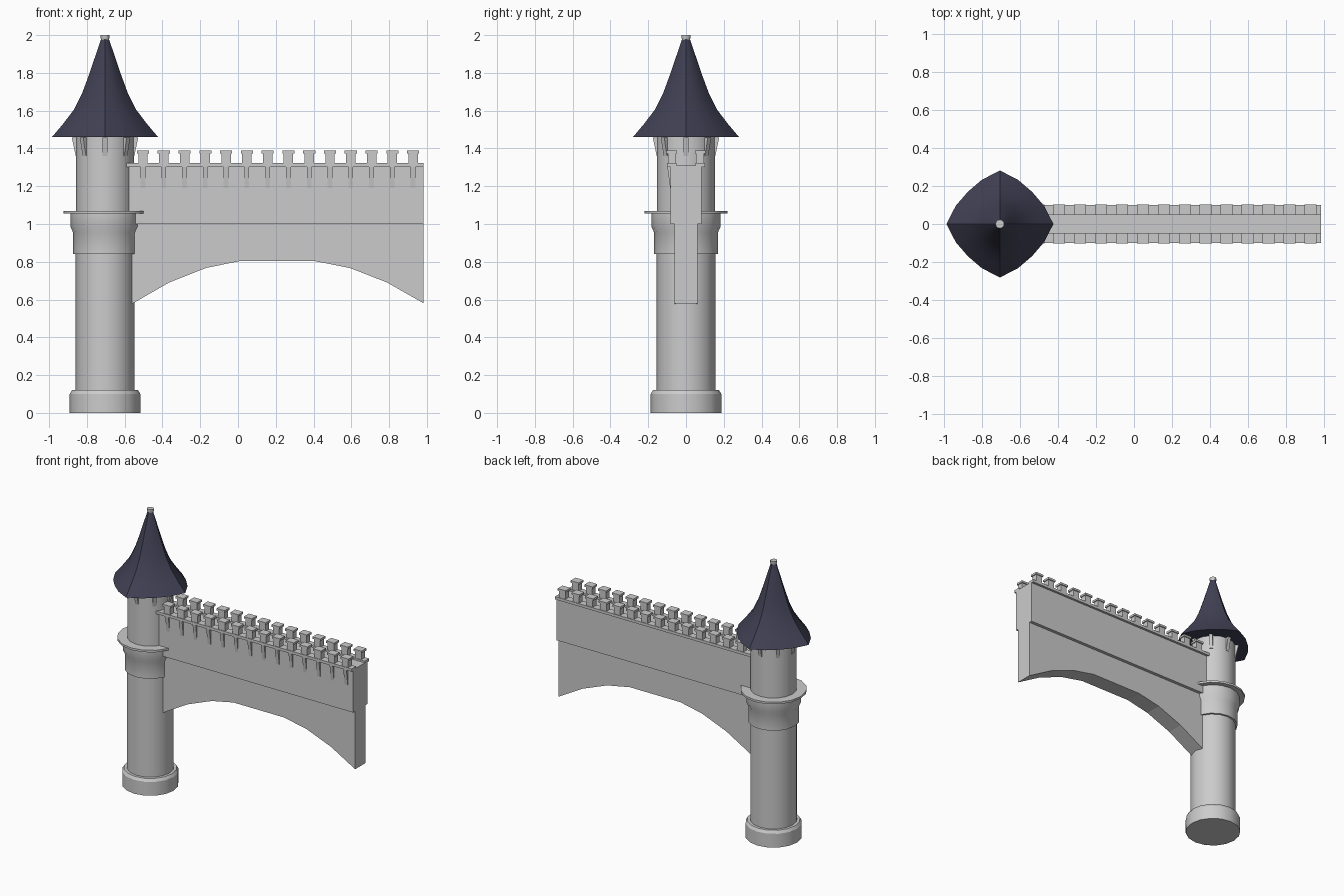
import bpy, bmesh, math
from mathutils import Matrix, Vector

if "Cube" in bpy.data.objects:
    bpy.data.objects.remove(bpy.data.objects["Cube"])

CX = -0.704          # tower axis
X0, X1 = -0.59, 0.983  # bridge walkway extent
SIDES = 16


def finish(name, bm, smooth=False, mat=None):
    bmesh.ops.recalc_face_normals(bm, faces=bm.faces)
    me = bpy.data.meshes.new(name)
    bm.to_mesh(me)
    bm.free()
    ob = bpy.data.objects.new(name, me)
    bpy.context.collection.objects.link(ob)
    if mat:
        me.materials.append(mat)
    if smooth:
        bpy.ops.object.select_all(action='DESELECT')
        ob.select_set(True)
        bpy.context.view_layer.objects.active = ob
        bpy.ops.object.shade_smooth_by_angle(angle=math.radians(30))
    return ob


def lathe(bm, profile, n, shape=lambda a: 1.0):
    """Stack rings of (radius, z) around the tower axis and cap both ends."""
    rings = []
    for r, z in profile:
        ring = []
        for i in range(n):
            a = 2 * math.pi * i / n
            s = r * shape(a)
            ring.append(bm.verts.new((CX + s * math.cos(a), s * math.sin(a), z)))
        rings.append(ring)
    for lo, hi in zip(rings, rings[1:]):
        for i in range(n):
            j = (i + 1) % n
            bm.faces.new((lo[i], lo[j], hi[j], hi[i]))
    bm.faces.new(rings[0])
    bm.faces.new(rings[-1])


def box(bm, x0, x1, y0, y1, z0, z1):
    m = Matrix.Translation(((x0 + x1) / 2, (y0 + y1) / 2, (z0 + z1) / 2))
    bmesh.ops.create_cube(bm, size=1, matrix=m @ Matrix.Diagonal((x1 - x0, y1 - y0, z1 - z0, 1)))


def prism(bm, points, offset):
    """Extrude a closed outline of 3D points along an offset."""
    a = [bm.verts.new(p) for p in points]
    b = [bm.verts.new(Vector(p) + Vector(offset)) for p in points]
    bm.faces.new(a)
    bm.faces.new(b)
    for i in range(len(a)):
        j = (i + 1) % len(a)
        bm.faces.new((a[i], a[j], b[j], b[i]))


# Tower: plinth, shaft, collar, gallery disc and upper shaft
bm = bmesh.new()
lathe(bm, [(.187, 0), (.187, .10), (.175, .12), (.155, .12), (.155, .84),
           (.169, .84), (.169, .955), (.183, .985), (.183, 1.055), (.219, 1.055),
           (.219, 1.07), (.154, 1.07), (.154, 1.46)], SIDES)
finish("tower", bm, True)

# Eight wedge brackets under the eaves
bm = bmesh.new()
for k in range(8):
    rot = Matrix.Translation((CX, 0, 0)) @ Matrix.Rotation(k * math.pi / 4, 4, 'Z')
    pts = [rot @ Vector((r, -.0125, z)) for r, z in
           [(.14, 1.36), (.155, 1.36), (.172, 1.44), (.176, 1.459), (.14, 1.459)]]
    prism(bm, pts, rot.to_3x3() @ Vector((0, .025, 0)))
finish("eave_brackets", bm)


# Flared roof with a bulging diamond plan
def diamond(a, p=1.36):
    return (abs(math.cos(a)) ** p + abs(math.sin(a)) ** p) ** (-1 / p)


slate = bpy.data.materials.new("slate")
slate.diffuse_color = (.052, .052, .09, 1)
slate.use_nodes = True
slate.node_tree.nodes["Principled BSDF"].inputs["Base Color"].default_value = slate.diffuse_color
bm = bmesh.new()
lathe(bm, [(.281, 1.46), (.222, 1.53), (.165, 1.605), (.122, 1.69),
           (.085, 1.79), (.051, 1.89), (.02, 1.982)], SIDES, diamond)
finish("roof", bm, True, slate)

# Finial
bm = bmesh.new()
lathe(bm, [(.018, 1.97), (.023, 1.983), (.023, 2.0)], 12)
finish("finial", bm, True)

# Bridge: arched lower wall and thicker upper wall
arch = [(-.565, .575), (-.365, .69), (-.17, .767), (.005, .803),
        (.41, .803), (.593, .767), (.79, .69), (X1, .58)]
bm = bmesh.new()
prism(bm, [(x, -.06, z) for x, z in arch + [(X1, 1.0), (-.6, 1.0), (-.6, .575)]], (0, .12, 0))
finish("arched_wall", bm)

bm = bmesh.new()
box(bm, -.6, X1, -.083, .083, 1.0, 1.31)
finish("upper_wall", bm)

# Parapet ledges on both sides
bm = bmesh.new()
for s in (-1, 1):
    y0, y1 = sorted((s * .05, s * .1))
    box(bm, X0, X1, y0, y1, 1.303, 1.323)
finish("parapet_ledges", bm)

# Capped merlons on both sides
centres = [-.503 + .11 * i for i in range(14)]
bm = bmesh.new()
for x in centres:
    for s in (-1, 1):
        y0, y1 = sorted((s * .054, s * .096))
        box(bm, x - .025, x + .025, y0, y1, 1.32, 1.376)
        y0, y1 = sorted((s * .047, s * .103))
        box(bm, x - .032, x + .032, y0, y1, 1.374, 1.389)
finish("merlons", bm)

# Tapered corbels below the front ledge
bm = bmesh.new()
for x in centres:
    prism(bm, [(x - .0125, y, z) for y, z in
               [(-.08, 1.19), (-.084, 1.19), (-.093, 1.26), (-.099, 1.304), (-.08, 1.304)]],
          (.025, 0, 0))
finish("corbels", bm)
